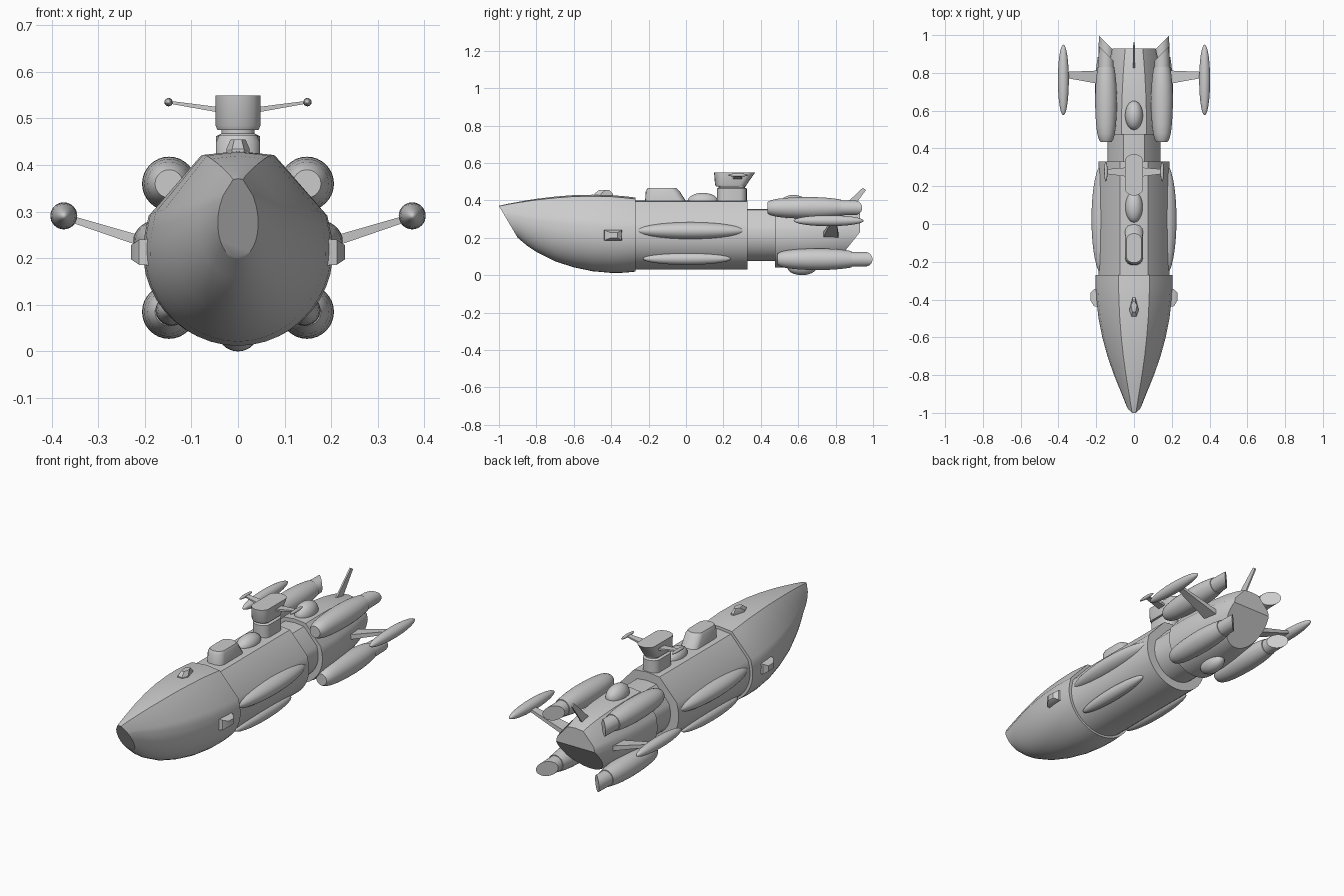
import bpy, bmesh
from math import sin, cos, pi, radians
from mathutils import Matrix

if "Cube" in bpy.data.objects:
    bpy.data.objects.remove(bpy.data.objects["Cube"])


def finish(name, bm):
    bmesh.ops.recalc_face_normals(bm, faces=bm.faces[:])
    me = bpy.data.meshes.new(name)
    bm.to_mesh(me)
    bm.free()
    ob = bpy.data.objects.new(name, me)
    bpy.context.collection.objects.link(ob)
    return ob


def loft(name, rings, cut=None):
    """Skin equal-length rings, cap the ends, optionally slice off one end."""
    bm = bmesh.new()
    rows = [[bm.verts.new(p) for p in r] for r in rings]
    n = len(rows[0])
    for a, b in zip(rows, rows[1:]):
        for i in range(n):
            j = (i + 1) % n
            bm.faces.new((a[i], a[j], b[j], b[i]))
    bm.faces.new(rows[0])
    bm.faces.new(rows[-1])
    if cut:
        res = bmesh.ops.bisect_plane(bm, geom=bm.verts[:] + bm.edges[:] + bm.faces[:],
                                     plane_co=cut[0], plane_no=cut[1], clear_outer=True)
        edges = [e for e in res["geom_cut"] if isinstance(e, bmesh.types.BMEdge)]
        bmesh.ops.edgeloop_fill(bm, edges=edges)
    return finish(name, bm)


def hull_ring(y, hw, zb, zt):
    """Round belly, chamfered shoulders, flat top."""
    h = zt - zb
    pts = [(0.4, 0.98), (0.94, 0.68)]
    pts += [(cos(a), 0.49 + 0.49 * sin(a)) for a in [radians(12 - 204 * i / 24) for i in range(25)]]
    pts += [(-0.94, 0.68), (-0.4, 0.98), (0, 1.0)]
    return [(x * hw, y, zb + z * h) for x, z in pts]


def circle(cx, y, cz, r, n=32):
    return [(cx + r * cos(2 * pi * i / n), y, cz + r * sin(2 * pi * i / n)) for i in range(n)]


def capsule(z, y0, y1, hw):
    """Horizontal outline with rounded ends."""
    r, n = hw * 0.8, 8
    a = [(hw * cos(pi * i / n), y1 - r + r * sin(pi * i / n), z) for i in range(n + 1)]
    b = [(-hw * cos(pi * i / n), y0 + r - r * sin(pi * i / n), z) for i in range(n + 1)]
    return a + b


def ellipsoid(name, c, r, u=32, v=16):
    bm = bmesh.new()
    bmesh.ops.create_uvsphere(bm, u_segments=u, v_segments=v, radius=1)
    # poles point along the ship
    m = Matrix.Translation(c) @ Matrix.Diagonal((*r, 1)) @ Matrix.Rotation(pi / 2, 4, 'X')
    bmesh.ops.transform(bm, matrix=m, verts=bm.verts[:])
    return finish(name, bm)


def rect(x, y0, y1, z, t):
    return [(x, y0, z - t), (x, y1, z - t), (x, y1, z + t), (x, y0, z + t)]


# Hull: nose, middle, neck, tail
loft("nose", [hull_ring(*r) for r in [
    (-1.03, 0.018, 0.28, 0.356), (-1.0, 0.026, 0.26, 0.371), (-0.95, 0.045, 0.235, 0.382),
    (-0.9, 0.065, 0.2, 0.391), (-0.85, 0.086, 0.158, 0.4), (-0.8, 0.106, 0.124, 0.408),
    (-0.7, 0.141, 0.074, 0.42), (-0.6, 0.168, 0.042, 0.428), (-0.5, 0.188, 0.021, 0.43),
    (-0.4, 0.2, 0.012, 0.428), (-0.33, 0.204, 0.013, 0.422), (-0.27, 0.204, 0.019, 0.415)]],
    cut=((0, -1, 0.37), (0, -0.17, -0.1)))
loft("middle_hull", [hull_ring(-0.275, 0.188, 0.03, 0.4), hull_ring(0.33, 0.188, 0.03, 0.4)])
loft("neck", [hull_ring(0.32, 0.14, 0.075, 0.355), hull_ring(0.48, 0.14, 0.075, 0.355)])
loft("tail_hull", [hull_ring(*r) for r in [
    (0.475, 0.165, 0.04, 0.375), (0.6, 0.163, 0.042, 0.375), (0.7, 0.155, 0.05, 0.371),
    (0.8, 0.142, 0.065, 0.36), (0.88, 0.127, 0.085, 0.345), (0.93, 0.115, 0.1, 0.33)]],
    cut=((0, 0.93, 0.23), (0, 0.1, -0.08)))

for s, tag in ((-1, "left"), (1, "right")):
    # Long pods on the flanks
    ellipsoid(f"side_pod_{tag}", (s * 0.165, 0.025, 0.237), (0.06, 0.297, 0.047))
    ellipsoid(f"lower_pod_{tag}", (s * 0.143, 0.005, 0.088), (0.034, 0.235, 0.033))

    # Engines with slanted nozzles
    for lvl, z, dy in (("upper", 0.36, 0), ("lower", 0.085, 0.055)):
        cx = s * 0.148
        prof = [(0.435, 0.03), (0.45, 0.039), (0.48, 0.047), (0.53, 0.053), (0.6, 0.057),
                (0.67, 0.058), (0.74, 0.055), (0.79, 0.05), (0.83, 0.044)]
        loft(f"engine_{lvl}_{tag}", [circle(cx, y + dy, z, r) for y, r in prof])
        loft(f"nozzle_{lvl}_{tag}",
             [circle(cx, 0.78 + dy, z, 0.041), circle(cx, 0.99 + dy, z, 0.037)],
             cut=((cx, 0.904 + dy, z), (-s, 1, 0)))

    # Wing struts with tip pods
    loft(f"wing_strut_{tag}", [rect(s * 0.12, 0.73, 0.815, 0.209, 0.014),
                               rect(s * 0.37, 0.775, 0.805, 0.288, 0.007)])
    ellipsoid(f"wing_pod_{tag}", (s * 0.374, 0.763, 0.291), (0.029, 0.187, 0.029))

    # Small faceted blister on the side of the nose
    loft(f"side_blister_{tag}", [rect(s * 0.18, -0.44, -0.34, 0.213, 0.029),
                                 rect(s * 0.212, -0.435, -0.345, 0.213, 0.027),
                                 rect(s * 0.23, -0.405, -0.365, 0.213, 0.015)])

    # Periscope arms
    loft(f"periscope_arm_{tag}", [rect(s * 0.03, 0.25, 0.3, 0.517, 0.006),
                                  rect(s * 0.148, 0.265, 0.29, 0.535, 0.003)])
    ellipsoid(f"periscope_tip_{tag}", (s * 0.149, 0.278, 0.535), (0.009, 0.053, 0.009), 16, 10)

# Top blister on the nose
loft("top_blister", [[(x, y, z) for x, y in ((-w, a + .035), (-w * .5, a), (w * .5, a), (w, a + .035),
                                             (w * .3, b), (-w * .3, b))]
                     for z, a, b, w in ((0.41, -0.49, -0.39, 0.025), (0.435, -0.49, -0.39, 0.025),
                                        (0.455, -0.465, -0.41, 0.016))])

# Deck cabin, periscope and domes
loft("deck_cabin", [capsule(0.38, -0.22, 0.01, 0.047), capsule(0.45, -0.215, -0.035, 0.047),
                    capsule(0.465, -0.205, -0.05, 0.04)])
loft("periscope_stem", [capsule(0.39, 0.165, 0.325, 0.047), capsule(0.462, 0.165, 0.325, 0.047),
                        capsule(0.468, 0.175, 0.315, 0.035), capsule(0.49, 0.175, 0.315, 0.035)])
loft("periscope_head", [capsule(0.475, 0.16, 0.32, 0.044), capsule(0.485, 0.155, 0.325, 0.048),
                        capsule(0.549, 0.15, 0.37, 0.048)])
ellipsoid("deck_dome", (0, 0.09, 0.395), (0.046, 0.082, 0.045))
ellipsoid("tail_dome", (0, 0.575, 0.375), (0.047, 0.077, 0.054))
ellipsoid("belly_dome", (0, 0.62, 0.045), (0.045, 0.08, 0.045))

# Tail fin
loft("tail_fin", [[(x, y, z) for y, z in ((0.8, 0.33), (0.87, 0.33), (0.962, 0.455), (0.945, 0.467))]
                  for x in (-0.004, 0.004)])

bpy.ops.object.select_all(action='SELECT')
bpy.context.view_layer.objects.active = bpy.data.objects["nose"]
bpy.ops.object.shade_smooth_by_angle(angle=radians(32))
